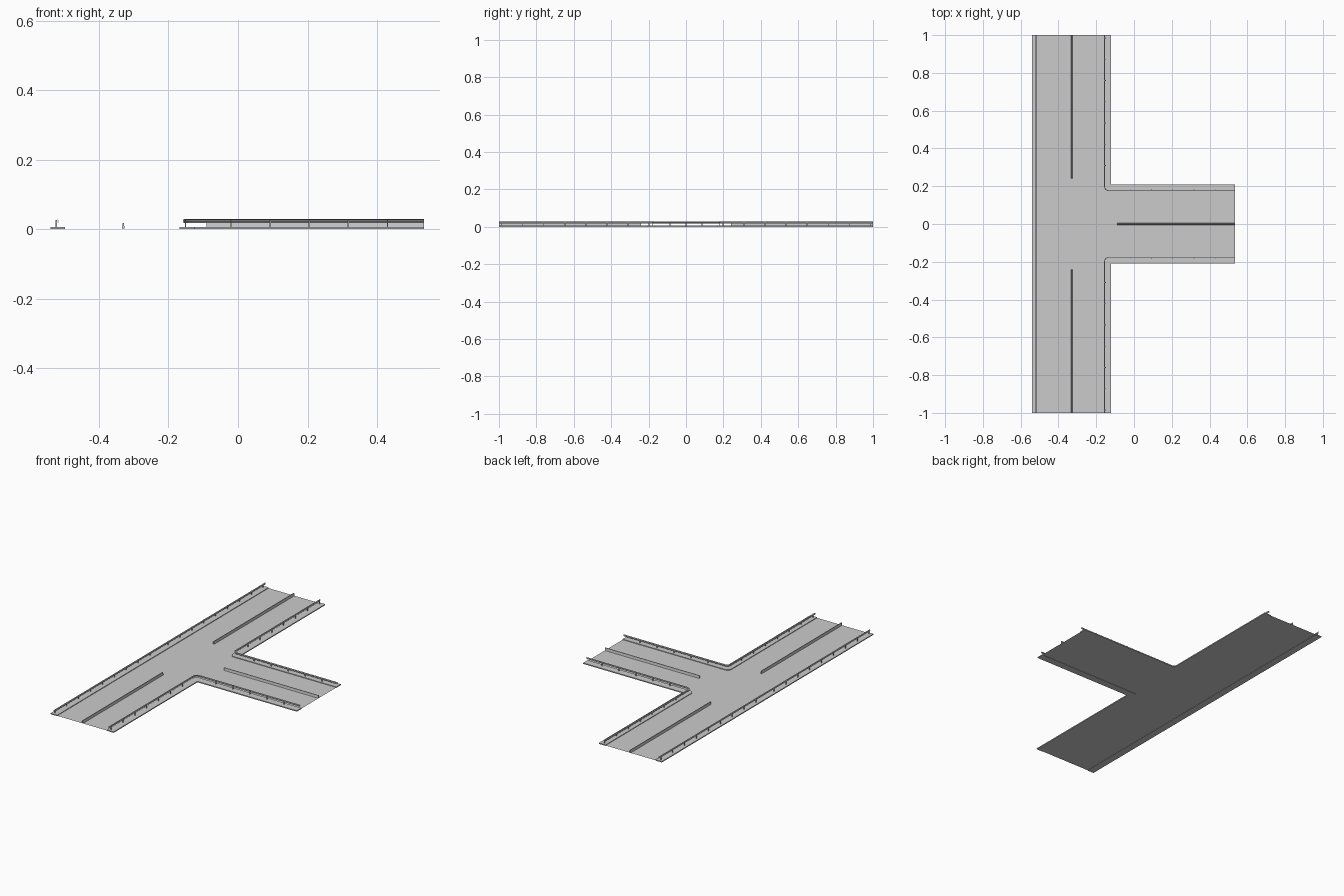
import bpy, bmesh, math
from mathutils import Vector

if "Cube" in bpy.data.objects:
    bpy.data.objects.remove(bpy.data.objects["Cube"])

ROAD_Z, KERB_Z = 0.002, 0.006
X0, X1, XB = -0.54, -0.123, 0.535


def finish(bm, name, mirror=False):
    bmesh.ops.recalc_face_normals(bm, faces=bm.faces)
    me = bpy.data.meshes.new(name)
    bm.to_mesh(me)
    bm.free()
    ob = bpy.data.objects.new(name, me)
    bpy.context.collection.objects.link(ob)
    if mirror:
        m = ob.modifiers.new("mirror", 'MIRROR')
        m.use_axis = (False, True, False)
        m.use_mirror_merge = False
    return ob


def slab(name, pts, z0, z1, mirror=False):
    bm = bmesh.new()
    f = bm.faces.new([bm.verts.new((x, y, z0)) for x, y in pts])
    r = bmesh.ops.extrude_face_region(bm, geom=[f])
    vs = [v for v in r['geom'] if isinstance(v, bmesh.types.BMVert)]
    bmesh.ops.translate(bm, verts=vs, vec=(0, 0, z1 - z0))
    return finish(bm, name, mirror)


def sweep(name, path, profile, mirror=False):
    """Sweep a closed (side, z) profile along a flat path; +side is left of travel."""
    bm = bmesh.new()
    P = [Vector(p) for p in path]
    rings = []
    for i, p in enumerate(P):
        a = (P[i] - P[i - 1]).normalized() if i else (P[1] - P[0]).normalized()
        b = (P[i + 1] - P[i]).normalized() if i < len(P) - 1 else a
        t = (a + b).normalized()
        n = Vector((-t.y, t.x)) / max(t.dot(a), 0.3)
        rings.append([bm.verts.new((p.x + n.x * s, p.y + n.y * s, z)) for s, z in profile])
    k = len(profile)
    for r, q in zip(rings, rings[1:]):
        for j in range(k):
            bm.faces.new((r[j], r[(j + 1) % k], q[(j + 1) % k], q[j]))
    bm.faces.new(rings[0])
    bm.faces.new(rings[-1])
    return finish(bm, name, mirror)


def corner(cx, cy, r, n=6):
    # quarter turn from heading +y to heading +x
    return [(cx - r * math.cos(a), cy + r * math.sin(a))
            for a in (i * math.pi / 2 / n for i in range(n + 1))]


def posts(name, spots, mirror=False):
    bm = bmesh.new()
    for x, y in spots:
        vs = bmesh.ops.create_cube(bm, size=1)['verts']
        bmesh.ops.scale(bm, verts=vs, vec=(0.004, 0.004, 0.022))
        bmesh.ops.translate(bm, verts=vs, vec=(x, y, 0.016))
    return finish(bm, name, mirror)


# Road surface, a single T-shaped sheet
bm = bmesh.new()
for x0, x1, y in ((X0, X1, 1.0), (X1, XB, 0.208)):
    bm.faces.new([bm.verts.new((x, v, ROAD_Z)) for x, v in
                  ((x0, -y), (x1, -y), (x1, y), (x0, y))])
finish(bm, "road_surface")

# Raised shoulders
slab("left_shoulder", [(X0, -1), (-0.497, -1), (-0.497, 1), (X0, 1)], 0, KERB_Z)
slab("corner_shoulder", [(X1, -1), (-0.168, -1)] + corner(-0.143, -0.19, 0.025) +
     [(XB, -0.165), (XB, -0.208), (X1, -0.208)], 0, KERB_Z, True)

# Centre dividers with tapered section
div = [(-0.004, ROAD_Z), (0.004, ROAD_Z), (0.003, 0.008), (0.002, 0.018),
       (-0.002, 0.018), (-0.003, 0.008)]
sweep("main_divider", [(-0.33, -1), (-0.33, -0.24)], div, True)
sweep("branch_divider", [(-0.09, 0), (XB, 0)], div)

# Corrugated guard rails, ridges facing the road
wave = [(0, 0.018), (0.003, 0.020), (0.003, 0.022), (0.001, 0.0235),
        (0.003, 0.025), (0.003, 0.027), (0, 0.029)]
rail = wave + [(s - 0.001, z) for s, z in reversed(wave)]
sweep("left_guard_rail", [(-0.52, 1), (-0.52, -1)], rail)
sweep("corner_guard_rail", [(-0.155, -1)] + corner(-0.132, -0.2, 0.023) +
      [(XB, -0.177)], rail, True)

# Rail posts, standing just behind the rails
steps = [-0.985 + 0.1125 * i for i in range(8)]
posts("left_posts", [(-0.523, y) for y in steps] + [(-0.523, -0.085)], True)
posts("corner_posts", [(-0.151, y) for y in steps if y < -0.22] +
      [(-0.02 + 0.1125 * i, -0.181) for i in range(5)], True)
